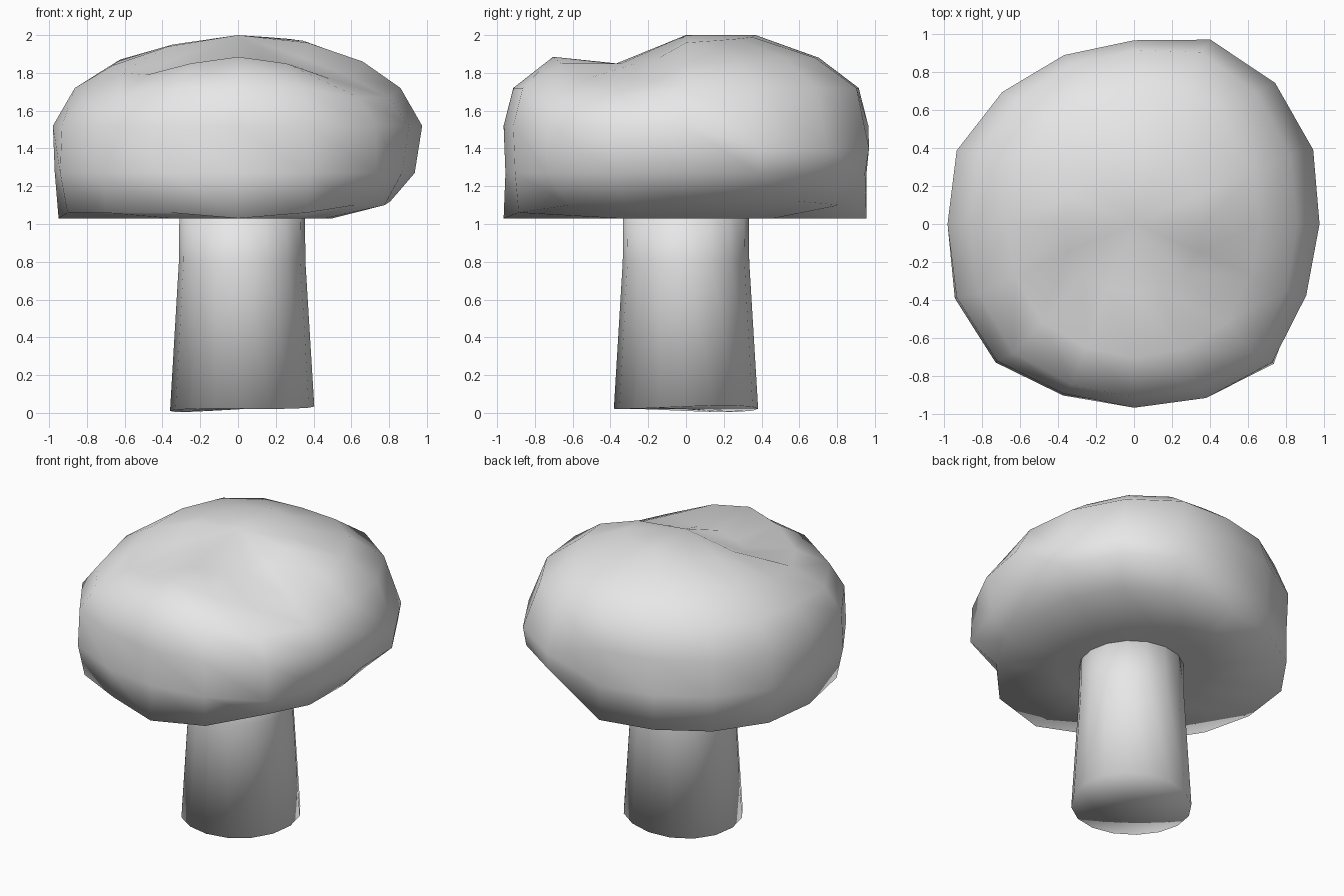
import bpy
import bmesh
from math import cos, sin, pi

SIDES = 16

if "Cube" in bpy.data.objects:
    bpy.data.objects.remove(bpy.data.objects["Cube"], do_unlink=True)

grey = bpy.data.materials.new("pale_grey")
grey.use_nodes = True
colour = (0.8, 0.8, 0.8, 1)
grey.diffuse_color = colour
grey.node_tree.nodes["Principled BSDF"].inputs["Base Color"].default_value = colour


def lathe(name, profile, top, bottom, shape):
    """Spin (radius, height) rings, bend each point with shape, close both ends."""
    bm = bmesh.new()
    rings = []
    for level, (r, z) in enumerate(profile):
        rings.append([bm.verts.new(shape(level, i, r, z)) for i in range(SIDES)])
    for upper, lower in zip(rings, rings[1:]):
        for i in range(SIDES):
            j = (i + 1) % SIDES
            bm.faces.new((upper[i], lower[i], lower[j], upper[j]))
    for ring, tip in ((rings[0], top), (rings[-1], bottom)):
        pole = bm.verts.new(tip)
        for i in range(SIDES):
            bm.faces.new((pole, ring[i], ring[(i + 1) % SIDES]))
    bmesh.ops.recalc_face_normals(bm, faces=bm.faces)
    for face in bm.faces:
        face.smooth = True
    mesh = bpy.data.meshes.new(name)
    bm.to_mesh(mesh)
    bm.free()
    mesh.materials.append(grey)
    obj = bpy.data.objects.new(name, mesh)
    bpy.context.collection.objects.link(obj)
    return obj


# Cap: uneven outline, a valley behind the front lip, and a rim
# that drops straight down at the back right and the front
outline = [0.995, 1.03, 1.06, 1.06, 0.985, 0.98, 1.0, 1.03,
           1.0, 1.03, 1.04, 0.985, 0.985, 1.01, 1.05, 1.0]
crown_lift = [0, 0.01, 0.02, 0.03, 0.04, 0.02, 0, -0.01,
              -0.02, -0.09, -0.12, -0.13, -0.11, -0.11, -0.11, -0.08]
shoulder_lift = [0, 0.01, 0.02, 0.02, 0.02, 0.04, 0.04, 0.01,
                 -0.02, -0.06, -0.07, -0.01, 0.025, -0.01, -0.09, -0.09]
back_rim = range(4, 9)
front_rim = range(9, 14)
low_bulge = range(1, 4)


def cap_shape(level, i, r, z):
    a = 2 * pi * i / SIDES
    if level == 0:
        z += crown_lift[i]
    elif level == 1:
        z += shoulder_lift[i]
    elif level == 2 and i in (9, 10, 14, 15):
        z -= 0.05
    elif level == 3 and i in low_bulge:
        z -= 0.12
        r += 0.01
    elif level == 4:
        if i in low_bulge or i in back_rim or i in front_rim:
            r = 0.97
        if i in (9, 10, 11, 14):
            r = 0.99
    elif level == 5:
        if i in back_rim:
            r, z = 0.97 if i < 7 else 0.95, 1.03
        elif i == 12:
            r, z = 0.98, 1.03
        elif i in front_rim:
            r, z = 0.95, 1.06
        elif i < 3:
            r, z = 0.81, 1.12
    if level < 6:
        r *= 1 + (outline[i] - 1) * r
    # The shoulders are a little narrower from side to side
    wide, deep = (0.96, 1.03) if level in (1, 2) else (1, 1)
    return wide * r * cos(a), deep * r * sin(a), z


cap_profile = [(0.37, 1.96), (0.69, 1.86), (0.9, 1.72), (0.98, 1.52),
               (0.94, 1.27), (0.84, 1.1), (0.5, 1.03)]
lathe("mushroom_cap", cap_profile, (0, 0, 2), (0, 0, 1.03), cap_shape)


# Stem: slight taper with a wavy foot
def stem_shape(level, i, r, z):
    a = 2 * pi * i / SIDES
    if level == 2:
        z += 0.012 * cos(a) + 0.008 * sin(2 * a)
    return 0.022 + r * cos(a), r * sin(a), z


stem_profile = [(0.332, 1.1), (0.335, 0.8), (0.382, 0.022)]
lathe("mushroom_stem", stem_profile, (0.02, 0, 1.1), (0.02, 0, 0.02), stem_shape)
